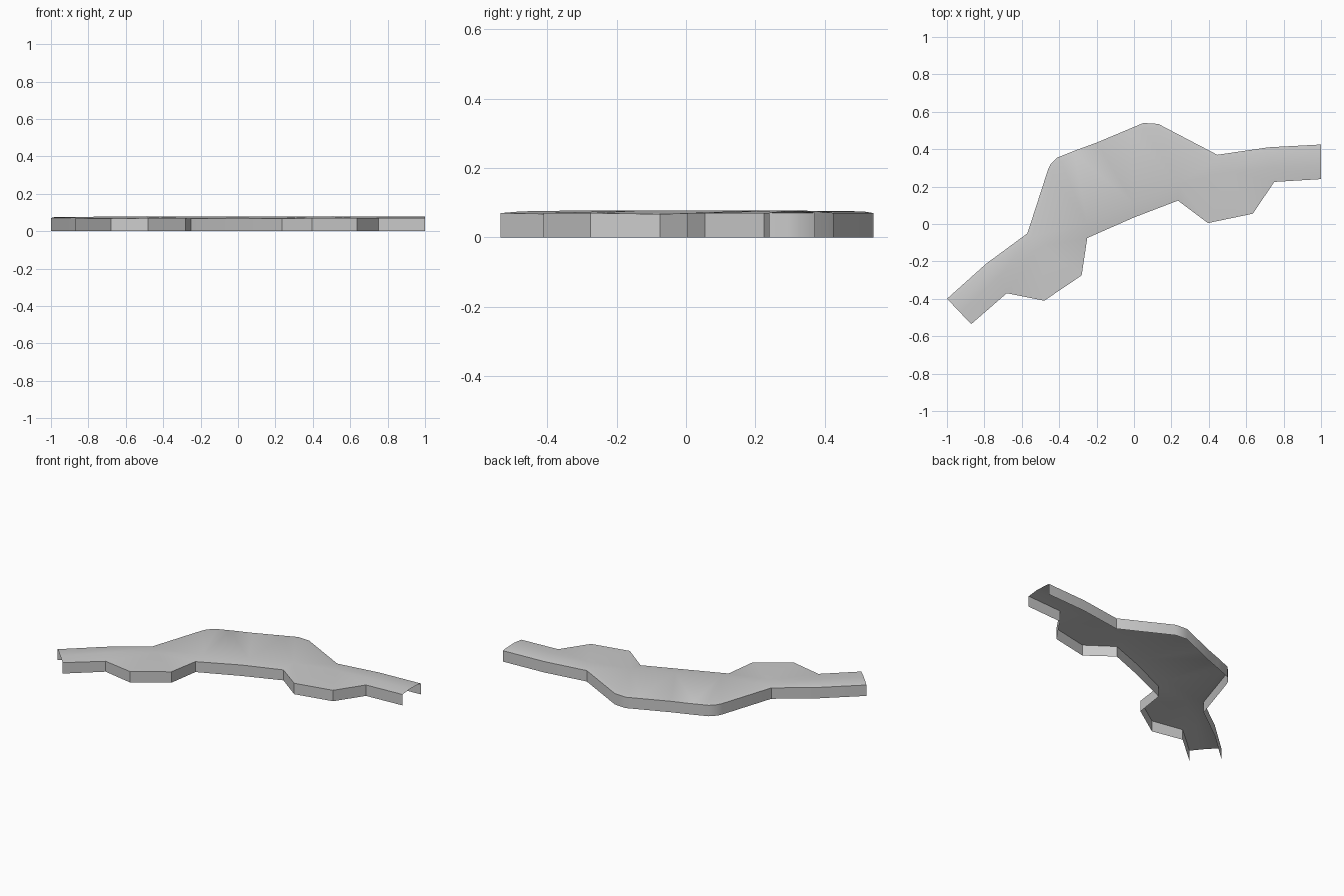
import bpy
from mathutils import Vector
from mathutils.geometry import delaunay_2d_cdt

if "Cube" in bpy.data.objects:
    bpy.data.objects.remove(bpy.data.objects["Cube"])

# Edge lines of the path, left to right (x, y)
back = [(-1, -.40), (-.79, -.212), (-.57, -.05), (-.46, .29), (-.445, .32), (-.41, .355),
        (-.31, .395), (-.2, .435), (.05, .54), (.13, .535), (.445, .37), (.72, .41), (1, .425)]
front = [(-.87, -.535), (-.68, -.37), (-.48, -.41), (-.28, -.275), (-.25, -.075), (0, .035),
         (.235, .125), (.395, .005), (.635, .055), (.75, .225), (1, .24)]
# Creases on the top: rounded lip behind and the crown along the middle
lip_left = [(-.983, -.417), (-.79, -.24), (-.55, -.065), (-.44, .27), (-.39, .335), (-.32, .38)]
lip_right = [(-.02, .49), (.05, .51), (.13, .51), (.44, .345), (.72, .385), (1, .40)]
crown = [(-.93, -.473), (-.72, -.28), (-.5, -.12), (-.25, 0), (0, .11), (.24, .215),
         (.5, .28), (.75, .302), (1, .31)]

pts, height = [], []


def add(line, z):
    start = len(pts)
    for p in line:
        pts.append(Vector(p))
        height.append(z)
    return list(range(start, len(pts)))


b = add(back, .070)
f = add(front, .070)
for i in (1, 4, 6):
    height[f[i]] = .067
l1, l2, c = add(lip_left, .075), add(lip_right, .075), add(crown, .078)
height[c[0]] = .075

outline = b + [l2[-1], c[-1]] + f[::-1] + [c[0], l1[0]]
lines = [l1 + [b[6]], [b[7]] + l2, c]
edges = [e for ln in lines for e in zip(ln, ln[1:])]
edges += list(zip(outline, outline[1:] + outline[:1]))
v2, _, tris, orig, _, _ = delaunay_2d_cdt(pts, edges, [outline[::-1]], 1, 1e-5)

# Top surface, facing up
verts = [(p.x, p.y, height[o[0]] if o else .07) for p, o in zip(v2, orig)]
new = {i: k for k, o in enumerate(orig) for i in o}
faces = []
for t in tris:
    a, d, e = (v2[i] for i in t[:3])
    t = list(t)
    faces.append(t if (d - a).cross(e - a) > 0 else t[::-1])

# Side walls down to the ground; both ends and the underside stay open
for line in (b[::-1], f):
    low = []
    for i in line:
        low.append(len(verts))
        verts.append((pts[i].x, pts[i].y, 0))
    for k in range(len(line) - 1):
        faces.append([low[k], low[k + 1], new[line[k + 1]], new[line[k]]])

mesh = bpy.data.meshes.new("winding_path")
mesh.from_pydata(verts, [], faces)
mesh.validate()
ob = bpy.data.objects.new("winding_path", mesh)
bpy.context.collection.objects.link(ob)
bpy.context.view_layer.objects.active = ob
ob.select_set(True)
bpy.ops.object.shade_smooth_by_angle(angle=.5)
